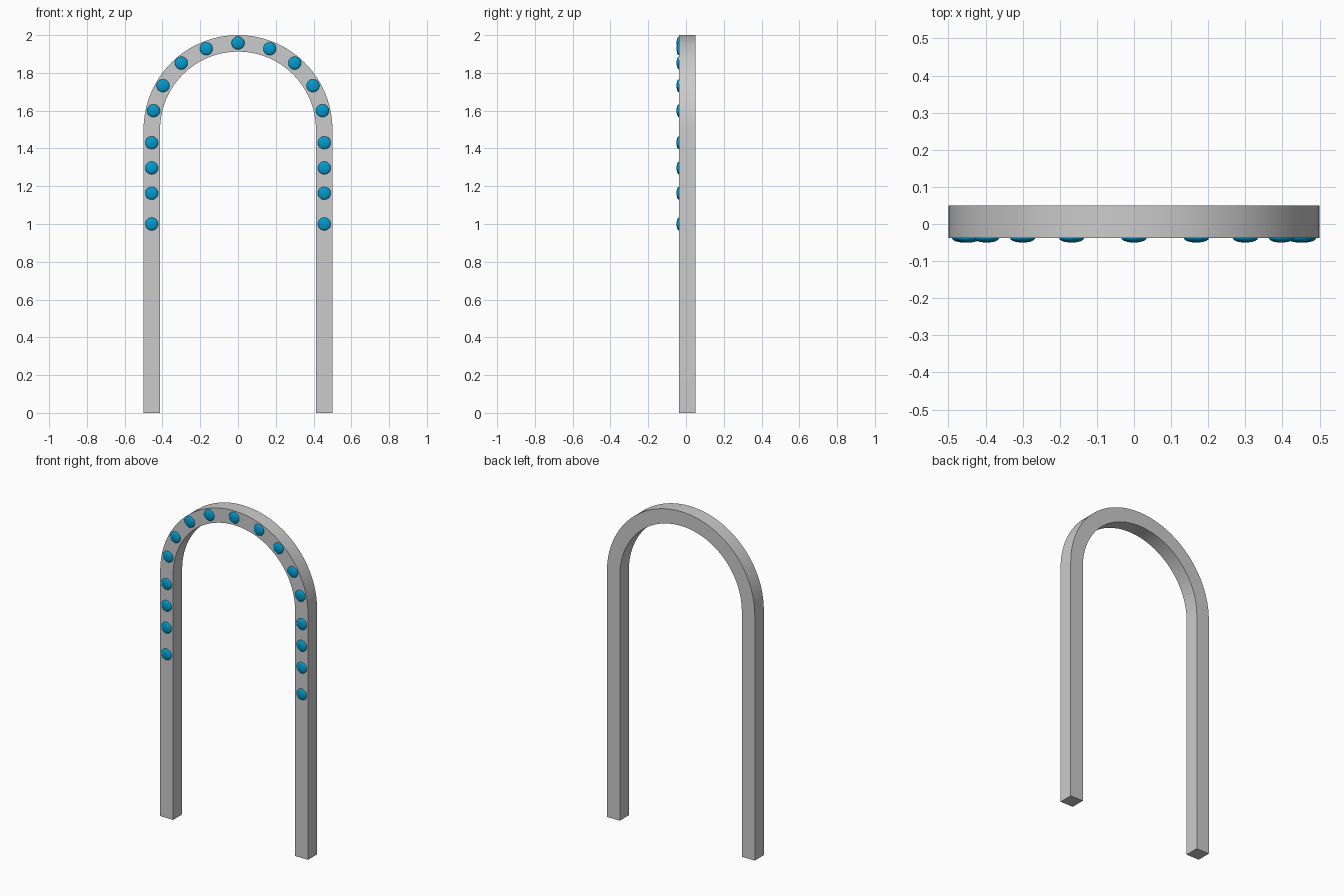
import bpy, bmesh, math

if "Cube" in bpy.data.objects:
    bpy.data.objects.remove(bpy.data.objects["Cube"])

FRONT, BACK = -0.0375, 0.05
R_OUT, R_IN, SPRING = 0.5, 0.4125, 1.5
SEGMENTS = 48


def smooth(ob):
    bpy.ops.object.select_all(action='DESELECT')
    ob.select_set(True)
    bpy.context.view_layer.objects.active = ob
    bpy.ops.object.shade_smooth_by_angle(angle=math.radians(30))


# Arch: square section swept up one leg, round the top and down the other
bm = bmesh.new()
path = [(1, 0, 0)]
for i in range(SEGMENTS + 1):
    a = math.pi * i / SEGMENTS
    path.append((math.cos(a), math.sin(a), SPRING))
path.append((-1, 0, 0))
rings = []
for c, s, z in path:
    rings.append([bm.verts.new((r * c, y, z + r * s)) for r, y in
                  ((R_IN, FRONT), (R_OUT, FRONT), (R_OUT, BACK), (R_IN, BACK))])
for a, b in zip(rings, rings[1:]):
    for k in range(4):
        n = (k + 1) % 4
        bm.faces.new((a[k], a[n], b[n], b[k]))
bm.faces.new(rings[0])
bm.faces.new(rings[-1])
bmesh.ops.recalc_face_normals(bm, faces=bm.faces)
mesh = bpy.data.meshes.new("arch_frame")
bm.to_mesh(mesh)
bm.free()
arch = bpy.data.objects.new("arch_frame", mesh)
bpy.context.collection.objects.link(arch)
smooth(arch)

# Flattened blue studs along the front face
blue = bpy.data.materials.new("stud_blue")
blue.diffuse_color = (0.0, 0.33, 0.62, 1)
blue.use_nodes = True
blue.node_tree.nodes["Principled BSDF"].inputs["Base Color"].default_value = blue.diffuse_color
bpy.ops.mesh.primitive_uv_sphere_add(segments=32, ring_count=16, radius=1)
first = bpy.context.object
stud_mesh = first.data
stud_mesh.name = "stud"
stud_mesh.materials.append(blue)
smooth(first)
bpy.data.objects.remove(first)

half = [(0.457, 1.0), (0.457, 1.163), (0.457, 1.297), (0.457, 1.43),
        (0.447, 1.6), (0.397, 1.732), (0.3, 1.852), (0.168, 1.928)]
spots = half + [(-x, z) for x, z in half] + [(0, 1.958)]
for i, (x, z) in enumerate(spots):
    stud = bpy.data.objects.new(f"stud_{i + 1}", stud_mesh)
    stud.location = (x, FRONT, z)
    stud.scale = (0.034, 0.0125, 0.034)
    bpy.context.collection.objects.link(stud)
